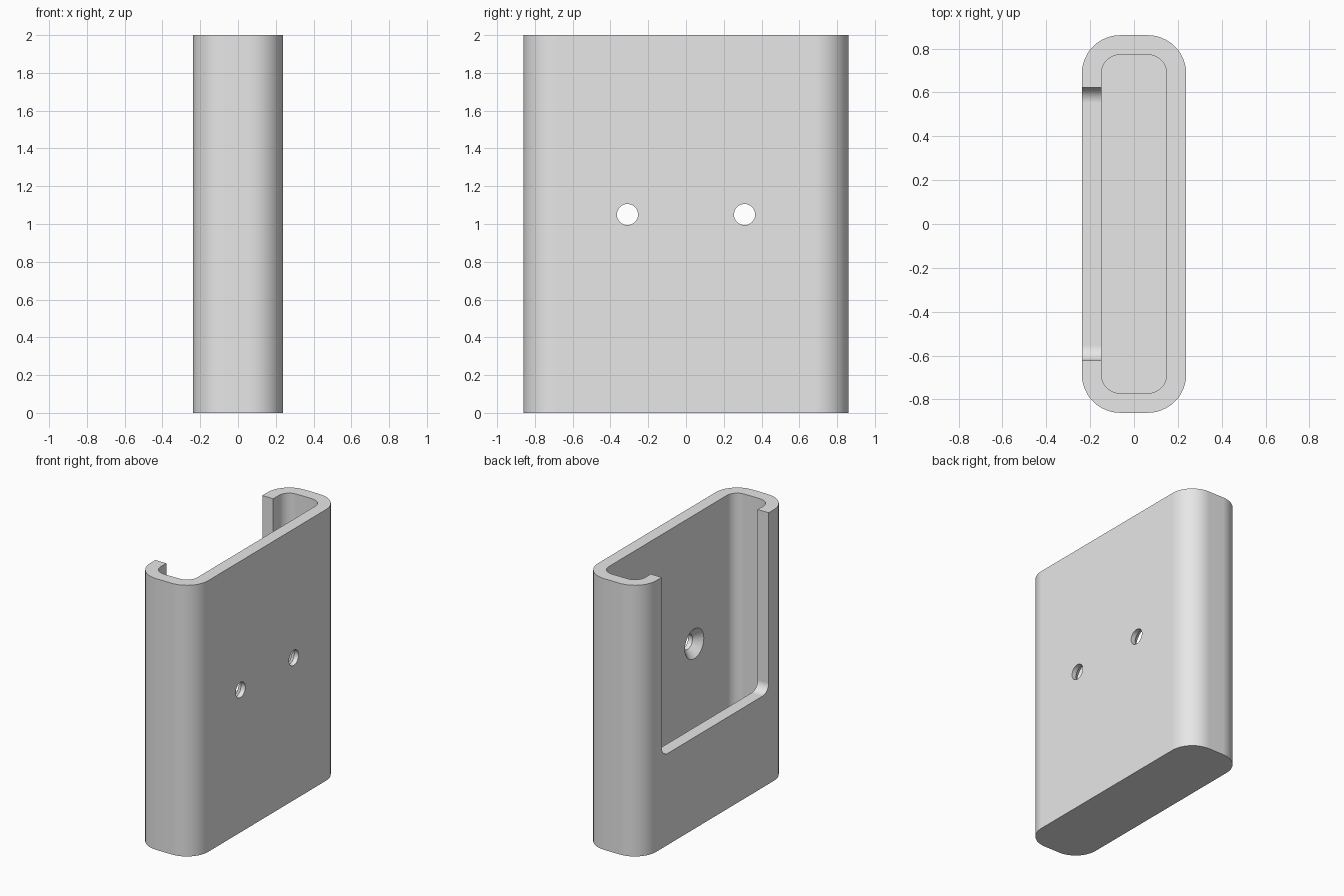
import bpy
import bmesh
from math import cos, sin, pi, radians
from mathutils import Matrix

cube = bpy.data.objects.get("Cube")
if cube:
    bpy.data.objects.remove(cube, do_unlink=True)

HALF_X, HALF_Y, HEIGHT = 0.238, 0.861, 2.0
WALL, FLOOR, CORNER = 0.089, 0.095, 0.175
HOLE_Y, HOLE_Z, HOLE_R, SINK_R = 0.31, 1.05, 0.056, 0.11

grey = bpy.data.materials.new("light grey")
grey.use_nodes = True
colour = (0.8, 0.8, 0.8, 1.0)
grey.diffuse_color = colour
grey.node_tree.nodes["Principled BSDF"].inputs["Base Color"].default_value = colour


def finish(name, bm):
    bmesh.ops.recalc_face_normals(bm, faces=bm.faces)
    mesh = bpy.data.meshes.new(name)
    bm.to_mesh(mesh)
    bm.free()
    mesh.materials.append(grey)
    obj = bpy.data.objects.new(name, mesh)
    bpy.context.collection.objects.link(obj)
    return obj


def rounded_prism(name, half_a, half_b, radius, length, matrix, steps=12):
    """Rounded rectangle in the local xy plane, extruded along local z."""
    bm = bmesh.new()
    verts = []
    for k, (sa, sb) in enumerate([(1, 1), (-1, 1), (-1, -1), (1, -1)]):
        for i in range(steps + 1):
            t = (k + i / steps) * pi / 2
            verts.append(bm.verts.new((sa * (half_a - radius) + radius * cos(t),
                                       sb * (half_b - radius) + radius * sin(t), 0)))
    face = bm.faces.new(verts)
    top = bmesh.ops.extrude_face_region(bm, geom=[face])["geom"]
    bmesh.ops.translate(bm, vec=(0, 0, length),
                        verts=[v for v in top if isinstance(v, bmesh.types.BMVert)])
    bm.transform(matrix)
    return finish(name, bm)


def screw_cutter(name, y, sides=40):
    """Countersunk screw hole along x, wide on the cavity side."""
    inner = HALF_X - WALL
    profile = [(inner - 0.03, SINK_R), (inner, SINK_R),
               (inner + SINK_R - HOLE_R, HOLE_R), (HALF_X + 0.05, HOLE_R)]
    bm = bmesh.new()
    rings = [[bm.verts.new((x, y + r * cos(2 * pi * i / sides), HOLE_Z + r * sin(2 * pi * i / sides)))
              for i in range(sides)] for x, r in profile]
    for a, b in zip(rings, rings[1:]):
        for i in range(sides):
            j = (i + 1) % sides
            bm.faces.new((a[i], a[j], b[j], b[i]))
    bm.faces.new(rings[0])
    bm.faces.new(rings[-1])
    return finish(name, bm)


# Outer shell
body = rounded_prism("holder_body", HALF_X, HALF_Y, CORNER, HEIGHT, Matrix())

# Cavity open at the top
cutters = [rounded_prism("cavity_cutter", HALF_X - WALL, HALF_Y - WALL, CORNER - WALL,
                         HEIGHT, Matrix.Translation((0, 0, FLOOR)))]

# Window in one wide wall, open at the top with rounded lower corners
sill, window_half_y, window_half_z = 0.675, 0.623, 1.0
turn = Matrix.Rotation(radians(-90), 4, 'Y')
place = Matrix.Translation((-0.05, 0, sill + window_half_z))
cutters.append(rounded_prism("window_cutter", window_half_z, window_half_y, 0.07, 0.4, place @ turn))

# Two screw holes in the opposite wall
for side, y in (("right", -HOLE_Y), ("left", HOLE_Y)):
    cutters.append(screw_cutter("screw_cutter_" + side, y))

bpy.ops.object.select_all(action='DESELECT')
bpy.context.view_layer.objects.active = body
body.select_set(True)
for cutter in cutters:
    cutter.hide_render = True
    cut = body.modifiers.new("cut", 'BOOLEAN')
    cut.operation = 'DIFFERENCE'
    cut.solver = 'EXACT'
    cut.object = cutter
    bpy.ops.object.modifier_apply(modifier=cut.name)
    bpy.data.objects.remove(cutter, do_unlink=True)

# Smooth corners with crisp rims
bpy.ops.object.shade_smooth_by_angle(angle=radians(30))
weighted = body.modifiers.new("weighted normals", 'WEIGHTED_NORMAL')
weighted.keep_sharp = True
